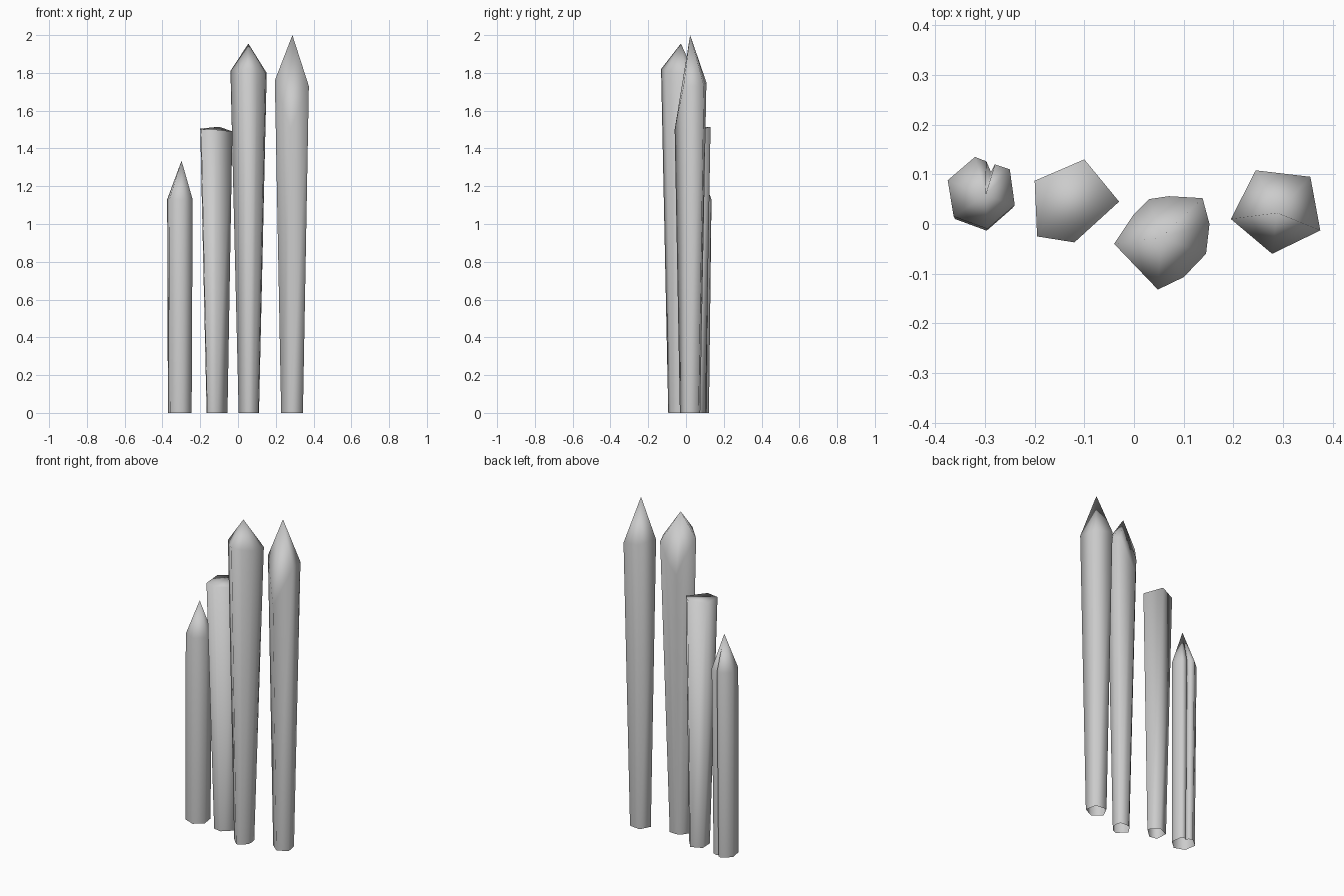
import bpy, bmesh

cube = bpy.data.objects.get("Cube")
if cube:
    bpy.data.objects.remove(cube, do_unlink=True)

grey = bpy.data.materials.new("plain grey")
grey.use_nodes = True
grey.diffuse_color = (0.6, 0.6, 0.6, 1)
grey.node_tree.nodes["Principled BSDF"].inputs["Base Color"].default_value = (0.6, 0.6, 0.6, 1)


def stake(name, ring, foot, shrink, tip=None):
    """Tapered open-bottomed post: shoulder ring, scaled foot ring, and a tip or a flat cap."""
    cx = sum(p[0] for p in ring) / len(ring)
    cy = sum(p[1] for p in ring) / len(ring)
    bm = bmesh.new()
    top = [bm.verts.new(p) for p in ring]
    base = [bm.verts.new((foot[0] + (x - cx) * shrink, foot[1] + (y - cy) * shrink, 0))
            for x, y, z in ring]
    point = bm.verts.new(tip) if tip else None
    for i in range(len(ring)):
        j = (i + 1) % len(ring)
        bm.faces.new((base[i], base[j], top[j], top[i]))
        if point:
            bm.faces.new((top[i], top[j], point))
    if not point:
        bm.faces.new(top)
    for f in bm.faces:
        f.smooth = True
    mesh = bpy.data.meshes.new(name)
    bm.to_mesh(mesh)
    bm.free()
    mesh.materials.append(grey)
    obj = bpy.data.objects.new(name, mesh)
    bpy.context.collection.objects.link(obj)
    return obj


# Short stake with a small split behind its tip
stake("short_stake",
      [(-.375, .088, 1.13), (-.363, .015, 1.13), (-.295, -.01, 1.13), (-.24, .038, 1.13),
       (-.25, .11, 1.13), (-.28, .12, 1.12), (-.288, .105, 1.0), (-.297, .126, 1.13),
       (-.32, .135, 1.13)],
      (-.302, .071), .93, (-.299, .058, 1.335))

# Blunt stake with a flat cap
stake("blunt_stake",
      [(-.2, .087, 1.505), (-.195, -.025, 1.5), (-.12, -.037, 1.5),
       (-.03, .045, 1.49), (-.1, .13, 1.515)],
      (-.12, .045), .65)

# Wide stake with a chamfered back
stake("wide_stake",
      [(-.04, -.04, 1.81), (.048, -.132, 1.82), (.1, -.107, 1.81), (.145, -.06, 1.8),
       (.152, 0, 1.8), (.138, .052, 1.78), (.07, .056, 1.65), (.03, .05, 1.6), (0, .02, 1.7)],
      (.066, -.03), .56, (.055, -.027, 1.955))

# Tall five-sided stake
stake("tall_stake",
      [(.195, .01, 1.76), (.278, -.06, 1.5), (.375, -.013, 1.73),
       (.355, .095, 1.73), (.245, .108, 1.75)],
      (.289, .024), .64, (.288, .022, 2.0))
